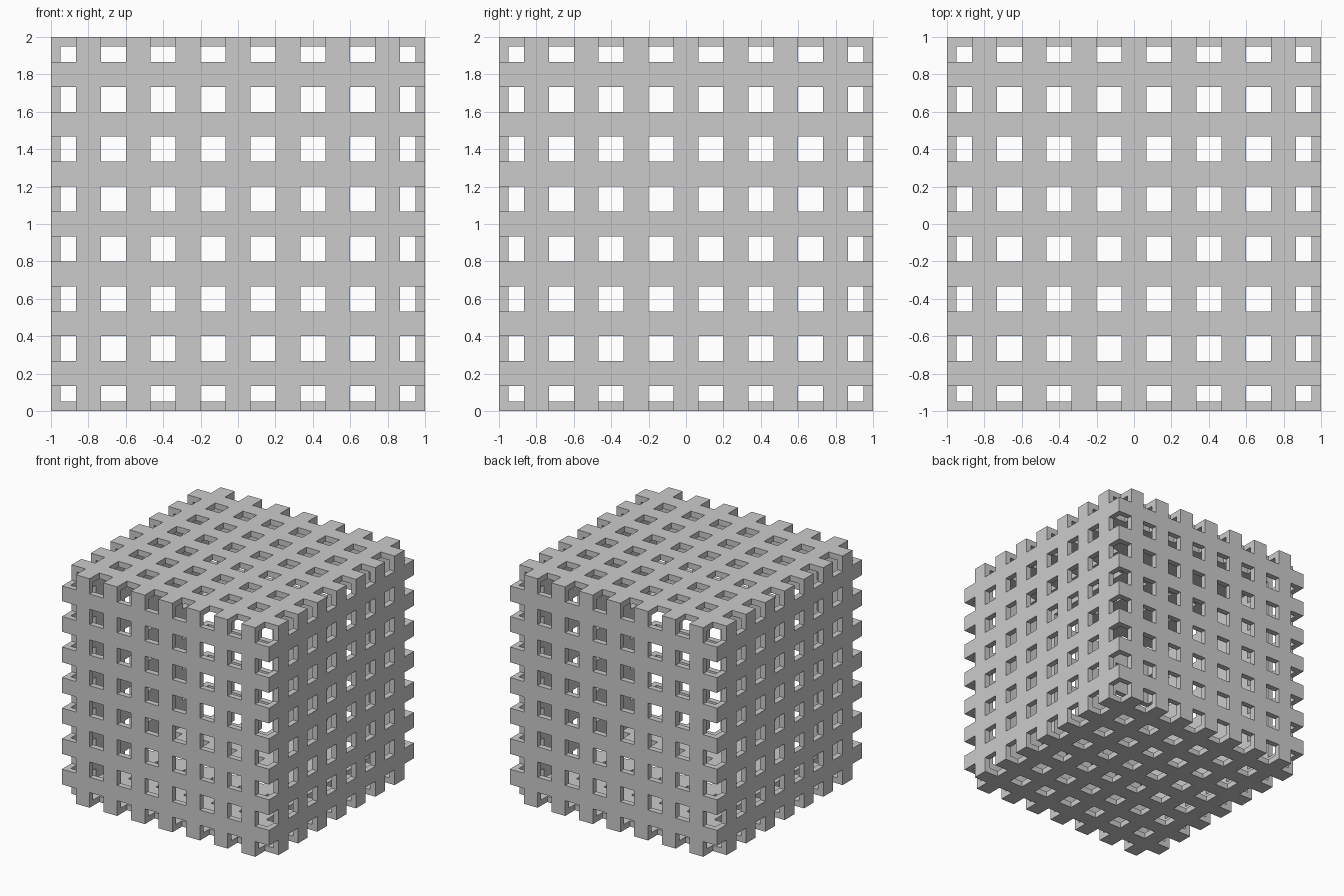
import bpy, bmesh

if "Cube" in bpy.data.objects:
    bpy.data.objects.remove(bpy.data.objects["Cube"])

# Hollow cube whose six walls are perforated plates: 7 bars on a 15-cell pitch
N, T = 15, 0.05
P = 2.0 / N
coords = [-1.0, -1.0 + T] + [-1 + P * i for i in range(1, N)] + [1.0 - T, 1.0]
M = len(coords) - 1                      # cells per axis, edge cells split at wall thickness


def is_bar(i):
    cell = min(max(i - 1, 0), N - 1)
    return cell % 2 == 1


def solid(c):
    if min(c) < 0 or max(c) >= M:
        return False
    for a in range(3):
        if c[a] in (0, M - 1) and (is_bar(c[(a + 1) % 3]) or is_bar(c[(a + 2) % 3])):
            return True
    return False


grey = bpy.data.materials.new("light grey")
grey.diffuse_color = (0.6, 0.6, 0.6, 1)
grey.use_nodes = True
grey.node_tree.nodes["Principled BSDF"].inputs["Base Color"].default_value = grey.diffuse_color

bm = bmesh.new()
verts = {}


def vert(k):
    if k not in verts:
        verts[k] = bm.verts.new((coords[k[0]], coords[k[1]], coords[k[2]] + 1))
    return verts[k]


# Emit only the outer skin of the solid cells
for x in range(M):
    for y in range(M):
        for z in range(M):
            c = (x, y, z)
            if not solid(c):
                continue
            for a in range(3):
                b, d = (a + 1) % 3, (a + 2) % 3
                for s in (0, 1):
                    n = list(c)
                    n[a] += 1 if s else -1
                    if solid(n):
                        continue
                    loop = []
                    for u, v in ((0, 0), (1, 0), (1, 1), (0, 1)):
                        k = list(c)
                        k[a] += s
                        k[b] += u
                        k[d] += v
                        loop.append(vert(tuple(k)))
                    bm.faces.new(loop if s else loop[::-1])

mesh = bpy.data.meshes.new("lattice_cube")
bm.to_mesh(mesh)
bm.free()
mesh.materials.append(grey)
obj = bpy.data.objects.new("lattice_cube", mesh)
bpy.context.collection.objects.link(obj)
